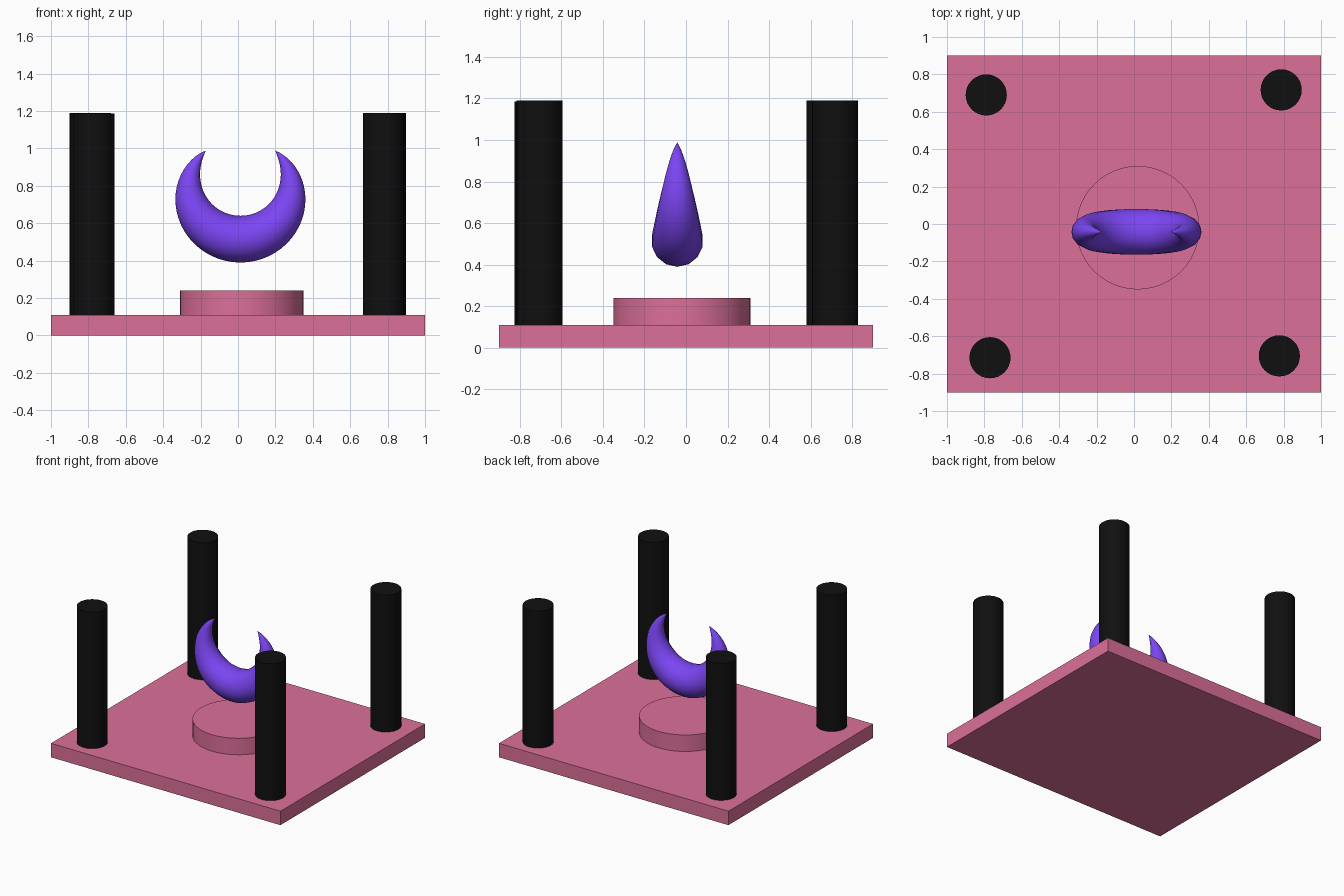
import bpy, bmesh
from math import sin, cos, pi, radians
from mathutils import Vector

if "Cube" in bpy.data.objects:
    bpy.data.objects.remove(bpy.data.objects["Cube"])


def material(name, rgb):
    m = bpy.data.materials.new(name)
    m.diffuse_color = (*rgb, 1)
    m.use_nodes = True
    m.node_tree.nodes["Principled BSDF"].inputs["Base Color"].default_value = m.diffuse_color
    return m


PINK = material("pink", (0.72, 0.16, 0.32))
BLACK = material("black", (0.005, 0.005, 0.005))
PURPLE = material("purple", (0.2, 0.06, 0.9))


def cylinder(name, x, y, r, z0, z1, mat, sides):
    bpy.ops.mesh.primitive_cylinder_add(vertices=sides, radius=r, depth=z1 - z0,
                                        location=(x, y, (z0 + z1) / 2))
    ob = bpy.context.object
    ob.name = name
    ob.data.materials.append(mat)
    bpy.ops.object.shade_smooth_by_angle(angle=radians(35))


# Square floor slab
bpy.ops.mesh.primitive_cube_add(size=1, location=(0, 0, 0.055))
base = bpy.context.object
base.name = "base_slab"
base.scale = (2, 1.8, 0.11)
base.data.materials.append(PINK)

# Round plinth under the crescent
cylinder("plinth", 0.02, -0.02, 0.33, 0.11, 0.24, PINK, 48)

# Corner pillars, slightly irregular placement and height
for name, x, y, top in (("front_left", -0.77, -0.715, 1.185), ("front_right", 0.777, -0.705, 1.19),
                        ("back_left", -0.79, 0.69, 1.19), ("back_right", 0.787, 0.717, 1.19)):
    cylinder(name + "_pillar", x, y, 0.11, 0.11, top, BLACK, 32)

# Floating crescent: a round section swept along an arc, tapering to points
CENTRE = Vector((0.013, -0.042, 0.7875))
ARC_R, THICK, SWEEP, STEPS, SIDES = 0.273, 0.125, radians(137.3), 48, 14
bm = bmesh.new()
rings = []
for i in range(1, STEPS):
    f = 2 * i / STEPS - 1
    out = Vector((sin(f * SWEEP), 0, -cos(f * SWEEP)))
    r = THICK * cos(f * pi / 2) ** 0.9
    ring = []
    for k in range(SIDES):
        a = 2 * pi * k / SIDES
        ring.append(bm.verts.new(CENTRE + out * (ARC_R + r * cos(a)) + Vector((0, r * sin(a), 0))))
    rings.append(ring)
for p, q in zip(rings, rings[1:]):
    for k in range(SIDES):
        n = (k + 1) % SIDES
        bm.faces.new((p[k], p[n], q[n], q[k]))
for ring, s in ((rings[0], -1), (rings[-1], 1)):
    tip = bm.verts.new(CENTRE + ARC_R * Vector((s * sin(SWEEP), 0, -cos(SWEEP))))
    for k in range(SIDES):
        bm.faces.new((ring[k], ring[(k + 1) % SIDES], tip))
bmesh.ops.recalc_face_normals(bm, faces=bm.faces)
mesh = bpy.data.meshes.new("crescent")
bm.to_mesh(mesh)
bm.free()
mesh.shade_smooth()
mesh.materials.append(PURPLE)
bpy.context.collection.objects.link(bpy.data.objects.new("crescent", mesh))
